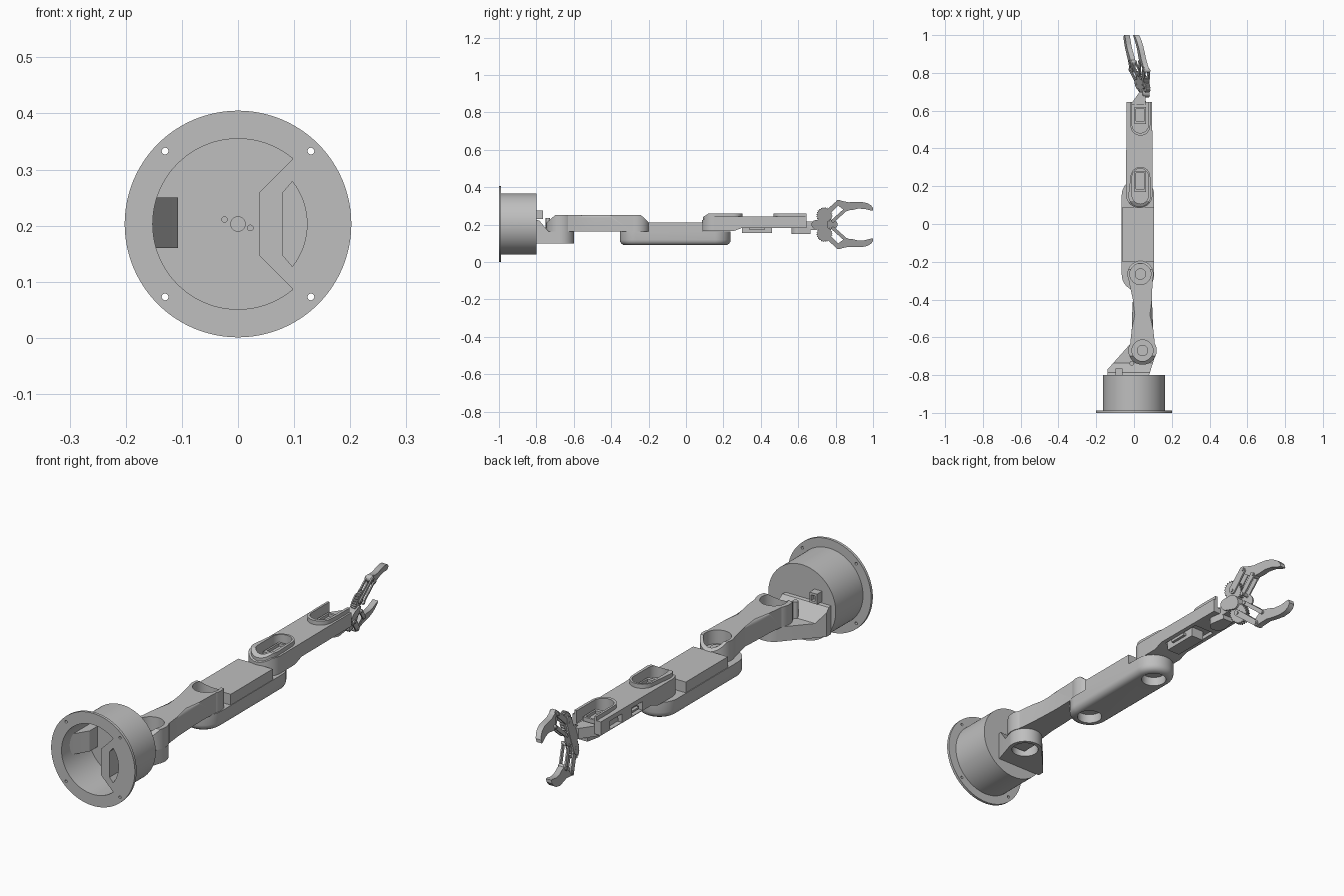
import bpy, bmesh
from math import sin, cos, radians
from mathutils import Matrix, Vector
from mathutils.geometry import convex_hull_2d

old = bpy.data.objects.get("Cube")
if old:
    bpy.data.objects.remove(old, do_unlink=True)

grey = bpy.data.materials.new("plain grey")
COLOUR = (0.52, 0.52, 0.52, 1)
grey.diffuse_color = COLOUR
grey.use_nodes = True
grey.node_tree.nodes["Principled BSDF"].inputs["Base Color"].default_value = COLOUR

# Drawing planes: plan (x, y), front (x, z), side (y, z), and the tilted gripper
PLAN = Matrix.Identity(4)
FRONT = Matrix(((1, 0, 0, 0), (0, 0, 1, 0), (0, 1, 0, .203), (0, 0, 0, 1)))
SIDE = Matrix(((0, 0, 1, 0), (1, 0, 0, 0), (0, 1, 0, 0), (0, 0, 0, 1)))
GRIP = Matrix(((-.23, .3, 1, .046), (1, 0, 0, .74), (0, 1, 0, .2), (0, 0, 0, 1)))
parts = []


def arc(x, y, r, start=0, end=360, n=48):
    steps = n if end - start == 360 else n + 1
    angles = [radians(start + (end - start) * i / n) for i in range(steps)]
    return [(x + r * cos(a), y + r * sin(a)) for a in angles]


def box(x0, x1, y0, y1):
    return [(x0, y0), (x1, y0), (x1, y1), (x0, y1)]


def hull(*loops):
    pts = [Vector(p) for loop in loops for p in loop]
    return [pts[i] for i in convex_hull_2d(pts)]


def capsule(p, q, r, s=None, n=32):
    return hull(arc(*p, r, n=n), arc(*q, s or r, n=n))


def prism(name, pts, lo, hi, plane=PLAN):
    """Extrude a closed outline from lo to hi across a drawing plane."""
    bm = bmesh.new()
    face = bm.faces.new([bm.verts.new((p[0], p[1], lo)) for p in pts])
    ext = bmesh.ops.extrude_face_region(bm, geom=[face])
    top = [v for v in ext["geom"] if isinstance(v, bmesh.types.BMVert)]
    bmesh.ops.translate(bm, verts=top, vec=(0, 0, hi - lo))
    if not any(face in v.link_faces for v in face.verts):
        bm.faces.new(face.verts)
    bm.transform(plane)
    bmesh.ops.recalc_face_normals(bm, faces=bm.faces)
    me = bpy.data.meshes.new(name)
    bm.to_mesh(me)
    bm.free()
    me.materials.append(grey)
    ob = bpy.data.objects.new(name, me)
    bpy.context.collection.objects.link(ob)
    parts.append(ob)
    return ob


def cut(ob, pts, lo, hi, plane=PLAN):
    tool = prism("cutter", pts, lo, hi, plane)
    tool.hide_render = True
    mod = ob.modifiers.new("cut", "BOOLEAN")
    mod.operation, mod.solver, mod.object = "DIFFERENCE", "EXACT", tool
    bpy.context.view_layer.update()
    dg = bpy.context.evaluated_depsgraph_get()
    me = bpy.data.meshes.new_from_object(ob.evaluated_get(dg))
    ob.modifiers.clear()
    ob.data = me
    parts.remove(tool)
    bpy.data.objects.remove(tool, do_unlink=True)


def soften(ob, width, rule):
    """Round the edges whose two end points pass a rule."""
    bm = bmesh.new()
    bm.from_mesh(ob.data)
    edges = [e for e in bm.edges if all(rule(v.co) for v in e.verts)]
    bmesh.ops.bevel(bm, geom=edges, offset=width, segments=4, profile=.5, affect="EDGES")
    bm.to_mesh(ob.data)
    bm.free()


# Base: hollow drum, mounting flange and side compartment
cavity = arc(0, 0, .152, 50, 310, 64) + [(.038, -.056), (.038, .056)]
pocket = arc(0, 0, .123, -38, 38, 16) + [(.08, .056), (.08, -.056)]
flange = prism("base_flange", arc(0, 0, .202, n=96), -1, -.988, FRONT)
drum = prism("base_drum", arc(0, 0, .163, n=96), -.988, -.8, FRONT)
for ob, back in ((flange, -.98), (drum, -.815)):
    cut(ob, cavity, -1.02, back, FRONT)
    cut(ob, pocket, -1.02, back, FRONT)
for x in (-.13, .13):
    for z in (-.13, .13):
        cut(flange, arc(x, z, .006, n=16), -1.02, -.98, FRONT)
cut(drum, arc(-.957, .204, .018, n=24), .1, .2, SIDE)
for x, z, r in ((0, 0, .013), (-.024, .008, .005), (.022, -.007, .005)):
    cut(drum, arc(x, z, r, n=20), -.82, -.81, FRONT)
prism("inner_block", [(-.155, -.95), (-.15, -.94), (-.107, -.87), (-.107, -.815),
                      (-.155, -.815)], .16, .25)
socket = prism("cable_socket", box(-.097, -.06, .028, .073), -.8, -.765, FRONT)
cut(socket, box(-.088, -.069, .038, .063), -.785, -.75, FRONT)
prism("cable_post", arc(-.012, -.738, .012, n=16), .16, .235)

# Shoulder bracket: sloping top and an open cup below
shoulder = (.045, -.67)
bracket = prism("shoulder_bracket", hull(box(-.14, .08, -.8, -.77), arc(*shoulder, .072)), .1, .228)
cut(bracket, [(-.81, .226), (-.785, .222), (-.735, .163), (-.5, .163), (-.5, .3), (-.81, .3)],
    -.3, .3, SIDE)
cut(bracket, arc(*shoulder, .056), .08, .145)
prism("shoulder_servo", box(.015, .075, -.71, -.64), .12, .15)

# Upper arm: waisted web with a sloping cup at each end
elbow = (.034, -.265)
web = prism("upper_arm_web", [(.11, -.63), (.102, -.56), (.098, -.48), (.095, -.4), (.098, -.29)]
            + arc(*elbow, .061, -25, -155, 20)
            + [(-.03, -.29), (-.006, -.4), (-.01, -.48), (-.012, -.56), (-.02, -.63)]
            + arc(*shoulder, .064, 150, 30, 20), .163, .25)
soften(web, .014, lambda c: c.z > .249 and -.57 < c.y < -.39 and abs(c.x - .045) > .045)
cups = (("shoulder_cup", shoulder, .075, [(-.78, .18), (-.7, .25), (-.7, .3), (-.78, .3)]),
        ("elbow_cup", elbow, .069, [(-.24, .25), (-.17, .185), (-.17, .3), (-.24, .3)]))
for name, joint, radius, slope in cups:
    cup = prism(name, arc(*joint, radius, n=64), .163, .25)
    cut(cup, arc(*joint, .056), .19, .3)
    cut(cup, slope, -.2, .2, SIDE)
    horn = prism("horn_disc", arc(*joint, .03, n=32), .185, .2)
    x, y = joint
    cut(horn, capsule((x, y - .008), (x, y + .008), .008, n=16), .193, .22)

# Middle link: rounded slab, raised centre and cups underneath
fore = (.028, .155)
slab = prism("middle_slab", capsule((.021, -.268), (.021, .153), .086, n=64), .09, .163)
soften(slab, .028, lambda c: c.z < .091)
for x, y in (elbow, fore):
    cut(slab, arc(x - .008, y, .052), .07, .13)
prism("middle_block", box(-.062, .105, -.2, .09), .163, .21)

# Forearm: body with two raised servo rims and an open underside
body = prism("forearm_body", hull(arc(*fore, .07), box(-.04, .096, .25, .645)), .165, .242)
cut(body, [(.05, .2), (.12, .245), (.12, .3), (.05, .3)], -.2, .2, SIDE)
cut(body, [(.24, .16), (.3, .182), (.66, .182), (.66, .15), (.24, .15)], -.2, .2, SIDE)
cut(body, box(-.022, .078, .3, .5), .15, .198)
cut(body, box(-.06, 0, .36, .43), .185, .222)
cut(body, box(-.06, -.02, .5, .58), .185, .222)
rims = (("elbow_rim", capsule((.03, .15), (.034, .25), .06, .052), (.15, .25), (.17, .28)),
        ("wrist_rim", hull(arc(.034, .52, .052), box(-.02, .088, .56, .645)),
         (.525, .66), (.53, .62)))
for name, shape, (y0, y1), (s0, s1) in rims:
    rim = prism(name, shape, .222, .26)
    well = capsule((.033, y0), (.033, y1), .043)
    for ob in (rim, body):
        cut(ob, well, .207, .3)
    if name == "elbow_rim":
        cut(rim, [(.05, .215), (.13, .265), (.13, .3), (.05, .3)], -.2, .2, SIDE)
    servo = prism("servo_case", box(.002, .064, s0, s1), .2, .228)
    cut(servo, box(.01, .056, s0 + .015, s1 - .01), .215, .24)
    for x in (.008, .058):
        for y in (s0 - .008, s1 + .008):
            prism("servo_screw", arc(x, y, .005, n=12), .2, .213)
prism("underside_servo", box(.002, .064, .3, .46), .155, .2)
prism("underside_tabs", box(-.012, .076, .34, .42), .172, .184)

# Wrist joint and the tapered neck that carries the gripper
prism("wrist_plate", hull(arc(.034, .6, .036, n=32), box(.01, .06, .64, .665)), .15, .184)
prism("wrist_neck", [(-.02, .63), (.06, .63), (.062, .7), (.03, .7)], .17, .216)
prism("gripper_mount", capsule((-.045, 0), (-.01, 0), .024, .03), -.018, .018, GRIP)

# Gripper: geared cranks, twin links and curved fingers, mirrored up and down
prism("gripper_palm", capsule((0, -.05), (0, .05), .026), -.019, -.012, GRIP)
prism("gripper_spine", capsule((0, 0), (.048, 0), .03, .022), -.017, -.011, GRIP)
TEETH = 24
tooth_radii = (.038, .038, .043, .043)
gear = []
for i in range(TEETH * 4):
    gear += arc(0, .05, tooth_radii[i % 4], i * 90 / TEETH, 0, 1)[:1]
finger = [(.075, .13), (.13, .119), (.16, .121), (.2, .121), (.23, .114), (.25, .102),
          (.26, .088), (.26, .074), (.245, .076), (.215, .084), (.18, .085), (.15, .078),
          (.118, .075)]
knuckle = hull(arc(.075, .118, .014, n=16), arc(.118, .084, .013, n=16),
               arc(.122, .104, .014, n=16))
drive, tie = ((0, .05), (.075, .118)), ((.046, .02), (.118, .084))
for side, label in ((1, "upper"), (-1, "lower")):
    flip = GRIP @ Matrix.Diagonal((1, side, 1, 1))
    prism(label + "_gear", gear, -.01, .01, flip)
    for w in (-.016, .01):
        prism(label + "_drive_link", capsule(*drive, .014, .012, 16), w, w + .006, flip)
        prism(label + "_tie_link", capsule(*tie, .009, .009, 16), w, w + .006, flip)
    for pivot in drive + tie:
        prism(label + "_pivot", arc(*pivot, .007, n=16), -.02, .02, flip)
    prism(label + "_knuckle", knuckle, -.01, .01, flip)
    prism(label + "_finger", finger, -.013, .013, flip)

# Smooth the curved walls and keep the edges crisp
bpy.ops.object.select_all(action="DESELECT")
for ob in parts:
    ob.select_set(True)
bpy.context.view_layer.objects.active = parts[0]
bpy.ops.object.shade_smooth_by_angle(angle=radians(30))
